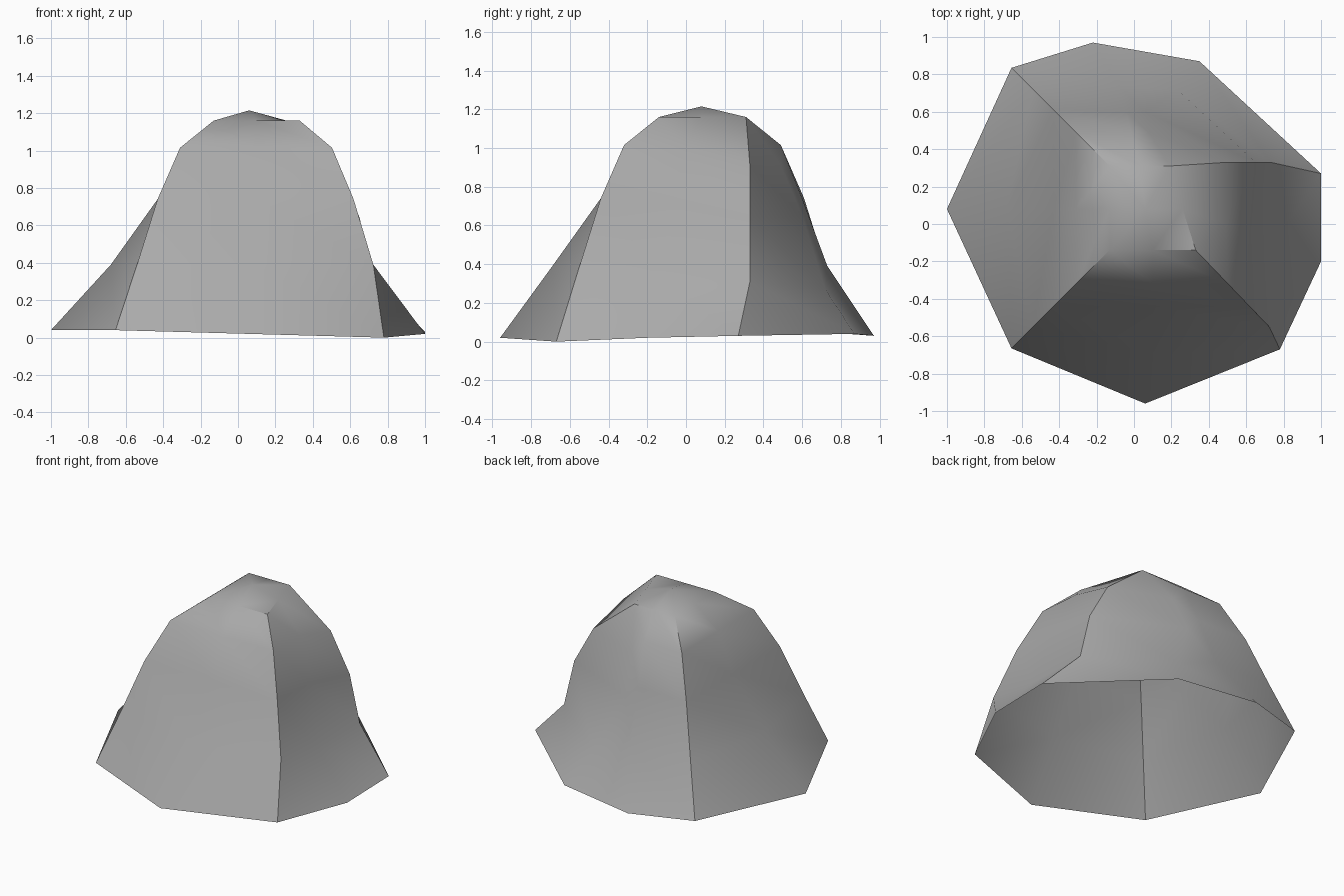
import bpy
import bmesh
import math
from mathutils import Vector

cube = bpy.data.objects.get("Cube")
if cube:
    bpy.data.objects.remove(cube, do_unlink=True)

# Heights of the five rings and how far each kind of column spreads outwards
HEIGHTS = (1.16, 1.015, 0.74, 0.39, 0.04)
RIDGE = (0, 0.18, 0.30, 0.41, 0.525)
FLARED = (0, 0.18, 0.30, 0.55, 0.83)
BACK = (0, 0.18, 0.29, 0.42, 0.66)


def column(start, direction, spread, foot=None):
    """Vertical run of points spreading from the top rim to the foot."""
    points = [Vector((start[0] + direction[0] * s, start[1] + direction[1] * s, z))
              for s, z in zip(spread, HEIGHTS)]
    if foot:
        points[-1] = Vector(foot)
    return points


def path(*points):
    return [Vector(p) for p in points]


# Columns in order around the rock, seen from above
front_right = column((-0.13, -0.14), (-1, -1), RIDGE)
front_middle = column((0.10, -0.14), (0, -1), FLARED, (0.06, -0.96, 0.02))
front_left = column((0.33, -0.14), (0.96, -1), RIDGE, (0.78, -0.67, 0))
side_middle = path((0.26, 0.08, 1.16), (0.49, 0.0, 1.0), (0.62, -0.06, 0.72),
                   (0.72, -0.14, 0.33), (1, -0.2, 0.02))
side_bulge = path((0.19, 0.31, 1.16), (0.50, 0.33, 0.91), (0.65, 0.33, 0.64),
                  (0.73, 0.33, 0.31), (1, 0.27, 0.03))
hollow_ridge = path((0.19, 0.31, 1.16), (0.08, 0.49, 0.91), (0.06, 0.60, 0.65),
                    (0.23, 0.72, 0.27), (0.35, 0.87, 0.04))
back_middle = column((0.03, 0.31), (-0.25, 1), BACK, (-0.22, 0.97, 0.03))
back_right = column((-0.13, 0.31), (-1, 1), RIDGE)
right_middle = column((-0.13, 0.08), (-1, 0), FLARED, (-1, 0.08, 0.04))
columns = [front_right, front_middle, front_left, side_middle, side_bulge,
           hollow_ridge, back_middle, back_right, right_middle]

bm = bmesh.new()
grid = [[bm.verts.new(p) for p in col] for col in columns]

# The bulge and the hollow ridge start from the same top corner
bulge, hollow = grid[4], grid[5]
bm.verts.remove(hollow[0])
hollow[0] = bulge[0]

# Walls, open underneath
for i, left in enumerate(grid):
    right = grid[(i + 1) % len(grid)]
    for row in range(len(HEIGHTS) - 1):
        a, b, c, d = left[row], left[row + 1], right[row + 1], right[row]
        if a is d:
            bm.faces.new((a, b, c))
        elif left is bulge:
            bm.faces.new((a, b, c))
            bm.faces.new((a, c, d))
        else:
            bm.faces.new((a, b, c, d))

# Low pointed cap with one flat corner
peak = bm.verts.new((0.06, 0.08, 1.215))
rim = [col[0] for col in grid if col is not hollow]
bm.faces.new(rim[1:4])
del rim[2]
for i, v in enumerate(rim):
    bm.faces.new((peak, v, rim[(i + 1) % len(rim)]))

bm.normal_update()
mesh = bpy.data.meshes.new("rock")
bm.to_mesh(mesh)
bm.free()
rock = bpy.data.objects.new("rock", mesh)
bpy.context.collection.objects.link(rock)

# Plain grey stone
stone = bpy.data.materials.new("grey stone")
stone.use_nodes = True
grey = (0.4, 0.4, 0.4, 1)
stone.diffuse_color = grey
stone.node_tree.nodes["Principled BSDF"].inputs["Base Color"].default_value = grey
mesh.materials.append(stone)

# Soft faces with crisp ridges
bpy.ops.object.select_all(action="DESELECT")
rock.select_set(True)
bpy.context.view_layer.objects.active = rock
bpy.ops.object.shade_smooth_by_angle(angle=math.radians(38))
